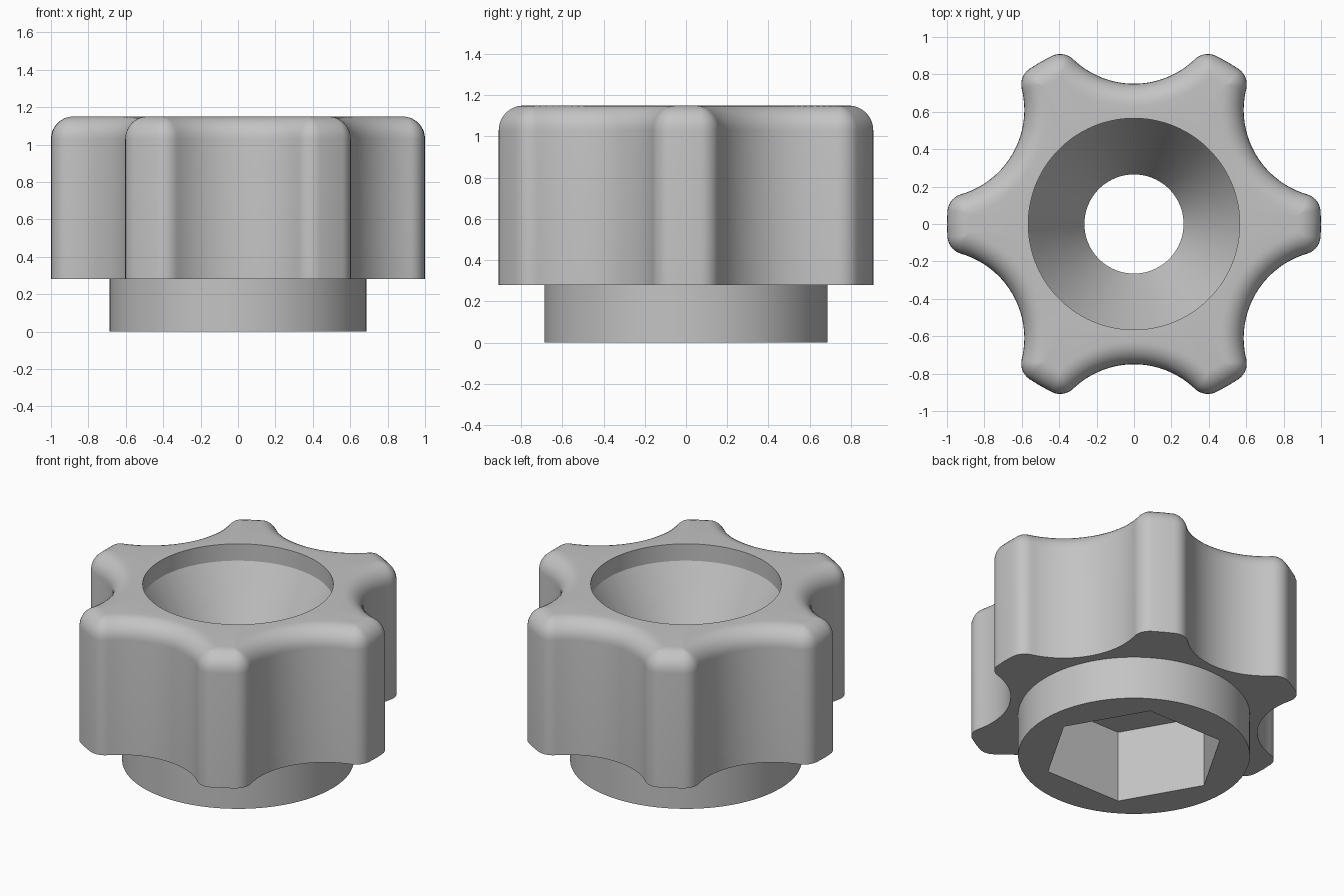
import bpy
import bmesh
from math import pi, sin, cos, atan2, acos, radians
from mathutils import Vector

cube = bpy.data.objects.get("Cube")
if cube:
    bpy.data.objects.remove(cube, do_unlink=True)

LOBES = 6
TIP_R = 1.0          # outer radius of the lobes
VALLEY_R = 0.75      # radius at the bottom of each scallop
SCALLOP_R = 0.47
CORNER_R = 0.10      # rounding of the lobe corners
EDGE_R = 0.12        # rounding of the top rim
TOP, SHOULDER = 1.15, 0.28
BORE_R, HOLE_R, NECK_R, HEX_R = 0.565, 0.265, 0.687, 0.542
CONE_TOP, CONE_END, HEX_TOP = 1.04, 0.50, 0.47


def polar(r, a):
    return Vector((r * cos(a), r * sin(a)))


def outline(inset=0.0):
    """Lobed outline, moved inwards by the inset."""
    outer, scallop = TIP_R - inset, SCALLOP_R + inset
    corner = max(CORNER_R - inset, 0.002)
    c = VALLEY_R + SCALLOP_R
    f = outer - corner
    reach = scallop + corner
    start = pi / LOBES - acos((c * c + f * f - reach * reach) / (2 * c * f))
    centre, scallop_centre = polar(f, start), polar(c, pi / LOBES)
    d = scallop_centre - centre
    end = atan2(d.y, d.x)
    # half a lobe: tip, rounded corner, scallop
    half = [Vector((outer, 0))]
    half += [centre + polar(corner, start + (end - start) * i / 7) for i in range(8)]
    a0, a1 = end + pi, pi + pi / LOBES
    half += [scallop_centre + polar(scallop, a0 + (a1 - a0) * i / 14) for i in range(1, 15)]
    lobe = [Vector((p.x, -p.y)) for p in reversed(half[1:-1])] + half
    pts = []
    for k in range(LOBES):
        a = 2 * pi * k / LOBES
        pts += [Vector((p.x * cos(a) - p.y * sin(a), p.x * sin(a) + p.y * cos(a))) for p in lobe]
    return pts


ANGLES = [atan2(p.y, p.x) for p in outline()]


def circle(r):
    return [polar(r, a) for a in ANGLES]


def hexagon(r):
    return [polar(r * cos(pi / 6) / cos(a % (pi / 3) - pi / 6), a) for a in ANGLES]


def loft(name, rings, material):
    """Skin a list of (outline, height) rings into one surface."""
    bm = bmesh.new()
    loops = [[bm.verts.new((p.x, p.y, z)) for p in pts] for pts, z in rings]
    n = len(ANGLES)
    for a, b in zip(loops, loops[1:]):
        for i in range(n):
            j = (i + 1) % n
            bm.faces.new((a[i], a[j], b[j], b[i]))
    mesh = bpy.data.meshes.new(name)
    bm.to_mesh(mesh)
    bm.free()
    mesh.materials.append(material)
    obj = bpy.data.objects.new(name, mesh)
    bpy.context.collection.objects.link(obj)
    bpy.ops.object.select_all(action='DESELECT')
    obj.select_set(True)
    bpy.context.view_layer.objects.active = obj
    bpy.ops.object.shade_smooth_by_angle(angle=radians(25))
    return obj


grey = bpy.data.materials.new("plain_grey")
grey.use_nodes = True
grey.diffuse_color = (0.55, 0.55, 0.55, 1)
grey.node_tree.nodes["Principled BSDF"].inputs["Base Color"].default_value = (0.55, 0.55, 0.55, 1)

# Lobed grip with rounded top rim, countersunk bore and through hole
STEPS = 8
rim = []
for s in range(STEPS + 1):
    a = pi / 2 * s / STEPS
    rim.append((outline(EDGE_R * (1 - cos(a))), TOP - EDGE_R * (1 - sin(a))))
loft("grip",
     [(circle(NECK_R), SHOULDER), (outline(), SHOULDER)] + rim +
     [(circle(BORE_R), TOP), (circle(BORE_R), CONE_TOP),
      (circle(HOLE_R), CONE_END), (circle(HOLE_R), HEX_TOP)], grey)

# Round collar underneath with a hexagonal pocket
loft("collar",
     [(circle(HOLE_R), HEX_TOP), (hexagon(HEX_R), HEX_TOP), (hexagon(HEX_R), 0),
      (circle(NECK_R), 0), (circle(NECK_R), SHOULDER)], grey)
